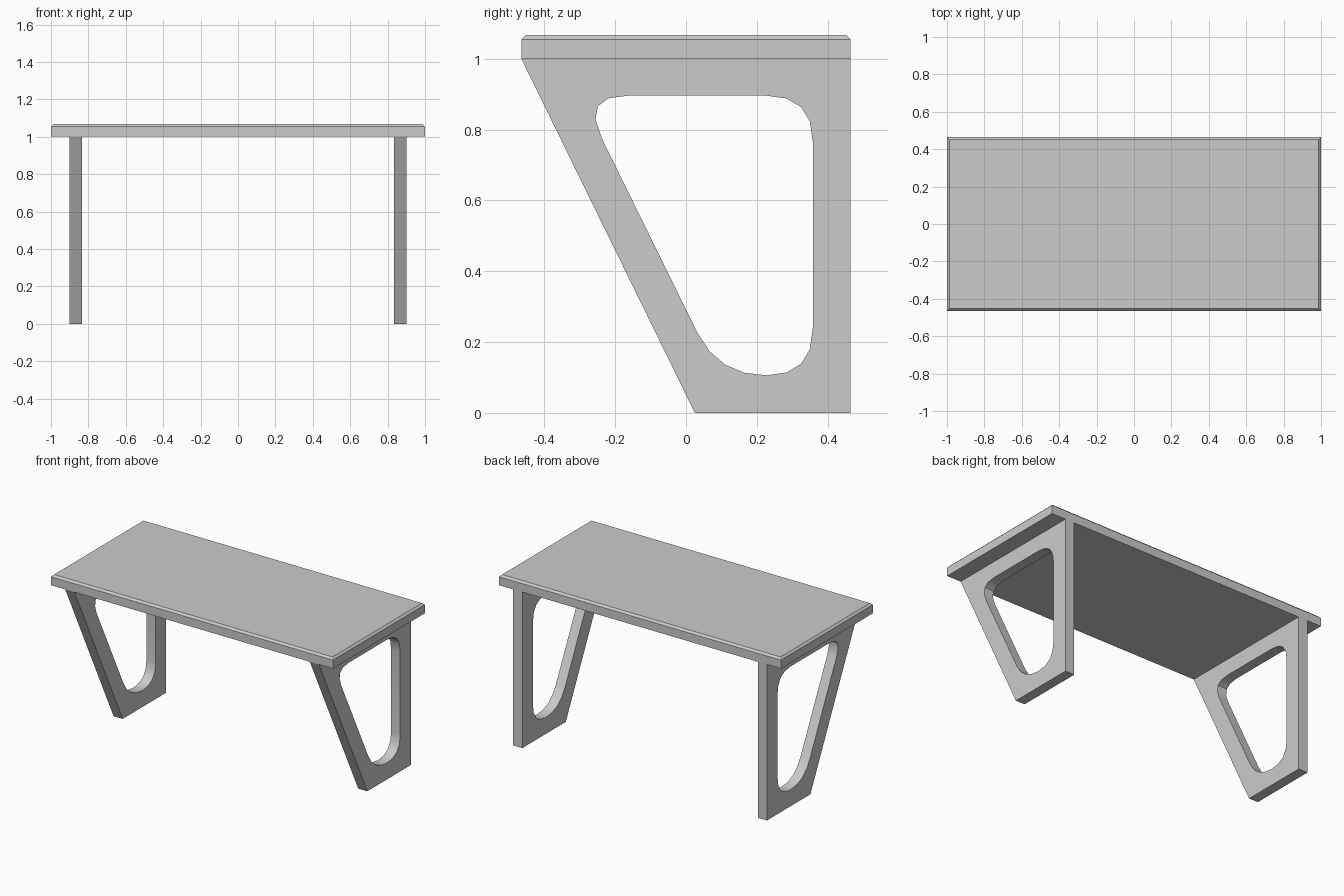
import bpy, bmesh, math
from mathutils import Vector

if "Cube" in bpy.data.objects:
    bpy.data.objects.remove(bpy.data.objects["Cube"])

W, D, H, TOP = 1.0, 0.465, 1.0, 1.067


def finish(bm, name):
    bmesh.ops.recalc_face_normals(bm, faces=bm.faces[:])
    mesh = bpy.data.meshes.new(name)
    bm.to_mesh(mesh)
    bm.free()
    ob = bpy.data.objects.new(name, mesh)
    bpy.context.collection.objects.link(ob)
    return ob


# Tabletop: slab with a chamfered upper rim
bm = bmesh.new()
bmesh.ops.create_cube(bm, size=1)
for v in bm.verts:
    v.co = (v.co.x * 2 * W, v.co.y * 2 * D, TOP if v.co.z > 0 else H)
rim = [e for e in bm.edges if all(v.co.z > 1.05 for v in e.verts)]
bmesh.ops.bevel(bm, geom=rim, offset=0.0125, segments=1, affect='EDGES')
finish(bm, "tabletop")


def rounded(corners, steps=4):
    """Closed outline from (start, control, end) quadratic corners."""
    pts = []
    for a, c, b in corners:
        a, c, b = Vector(a), Vector(c), Vector(b)
        for i in range(steps + 1):
            t = i / steps
            pts.append(a * (1 - t) ** 2 + c * 2 * t * (1 - t) + b * t * t)
    return pts


# Leg frame profiles in (y, z): slanted outer panel and rounded opening
outer = [(-D, H), (D, H), (D, 0), (0.025, 0)]
opening = rounded([
    ((0.227, 0.896), (0.358, 0.896), (0.358, 0.767)),
    ((0.358, 0.238), (0.358, 0.106), (0.227, 0.106)),
    ((0.227, 0.106), (0.0915, 0.106), (0.032, 0.227)),
    ((-0.238, 0.776), (-0.297, 0.896), (-0.165, 0.896)),
])
# drop the point shared by the two bottom corners
opening = [p for i, p in enumerate(opening) if (p - opening[i - 1]).length > 1e-4]


def leg(name, x0, x1):
    bm = bmesh.new()
    edges = []
    for loop in (outer, opening):
        vs = [bm.verts.new((x0, y, z)) for y, z in loop]
        edges += [bm.edges.new((vs[i - 1], vs[i])) for i in range(len(vs))]
    bmesh.ops.triangle_fill(bm, edges=edges, use_beauty=True, normal=(1, 0, 0))
    ext = bmesh.ops.extrude_face_region(bm, geom=bm.faces[:], use_keep_orig=True)
    moved = [g for g in ext["geom"] if isinstance(g, bmesh.types.BMVert)]
    bmesh.ops.translate(bm, verts=moved, vec=(x1 - x0, 0, 0))
    ob = finish(bm, name)
    # soften only the rounded opening
    bpy.ops.object.select_all(action='DESELECT')
    ob.select_set(True)
    bpy.context.view_layer.objects.active = ob
    bpy.ops.object.shade_smooth_by_angle(angle=math.radians(40))


leg("left_leg_frame", -0.90, -0.835)
leg("right_leg_frame", 0.835, 0.90)
